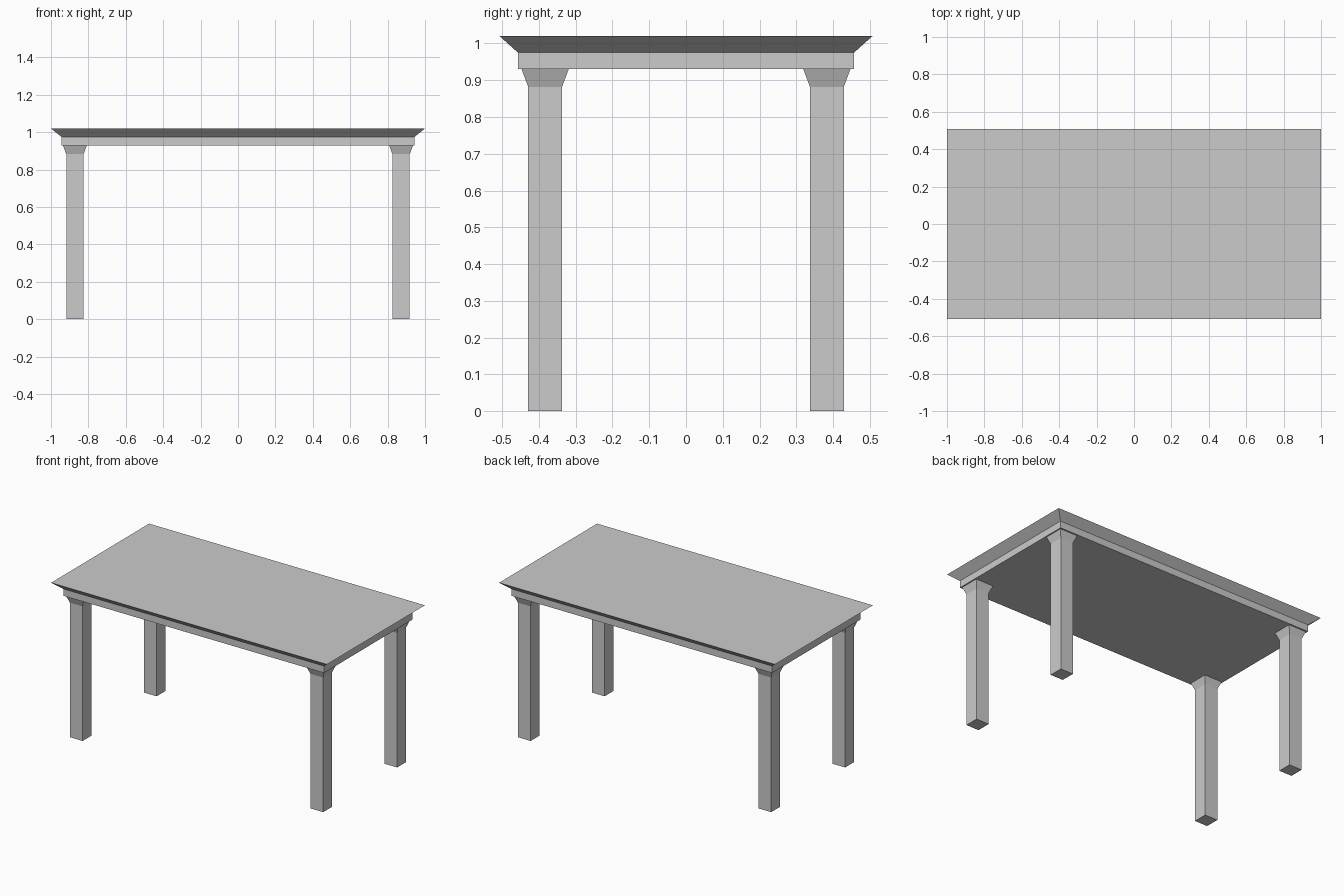
import bpy
import bmesh

cube = bpy.data.objects.get("Cube")
if cube:
    bpy.data.objects.remove(cube, do_unlink=True)

grey = bpy.data.materials.new("light grey")
grey.use_nodes = True
colour = (0.6, 0.6, 0.6, 1)
grey.diffuse_color = colour
grey.node_tree.nodes["Principled BSDF"].inputs["Base Color"].default_value = colour


def stacked_block(name, centre, sections):
    """Closed block through rectangular sections (half x, half y, z)."""
    bm = bmesh.new()
    cx, cy = centre
    rings = [[bm.verts.new((cx + sx * hx, cy + sy * hy, z))
              for sx, sy in ((-1, -1), (1, -1), (1, 1), (-1, 1))]
             for hx, hy, z in sections]
    bm.faces.new(rings[0])
    bm.faces.new(rings[-1])
    for low, high in zip(rings, rings[1:]):
        for i in range(4):
            j = (i + 1) % 4
            bm.faces.new((low[i], low[j], high[j], high[i]))
    bmesh.ops.recalc_face_normals(bm, faces=bm.faces)
    mesh = bpy.data.meshes.new(name)
    bm.to_mesh(mesh)
    bm.free()
    mesh.materials.append(grey)
    obj = bpy.data.objects.new(name, mesh)
    bpy.context.collection.objects.link(obj)
    return obj


# Table top: straight apron with a bevel flaring out to the upper edge
APRON = (0.944, 0.457)
stacked_block("table_top", (0, 0), [
    (*APRON, 0.93), (*APRON, 0.975), (1.0, 0.507, 1.02)])

# Four square legs, each flaring into a capital under the apron
LEG, CAPITAL = 0.046, 0.064
for side, sx in (("right", -1), ("left", 1)):
    for end, sy in (("front", -1), ("back", 1)):
        stacked_block(f"{end}_{side}_leg", (sx * 0.872, sy * 0.383), [
            (LEG, LEG, 0), (LEG, LEG, 0.882), (CAPITAL, CAPITAL, 0.93)])
